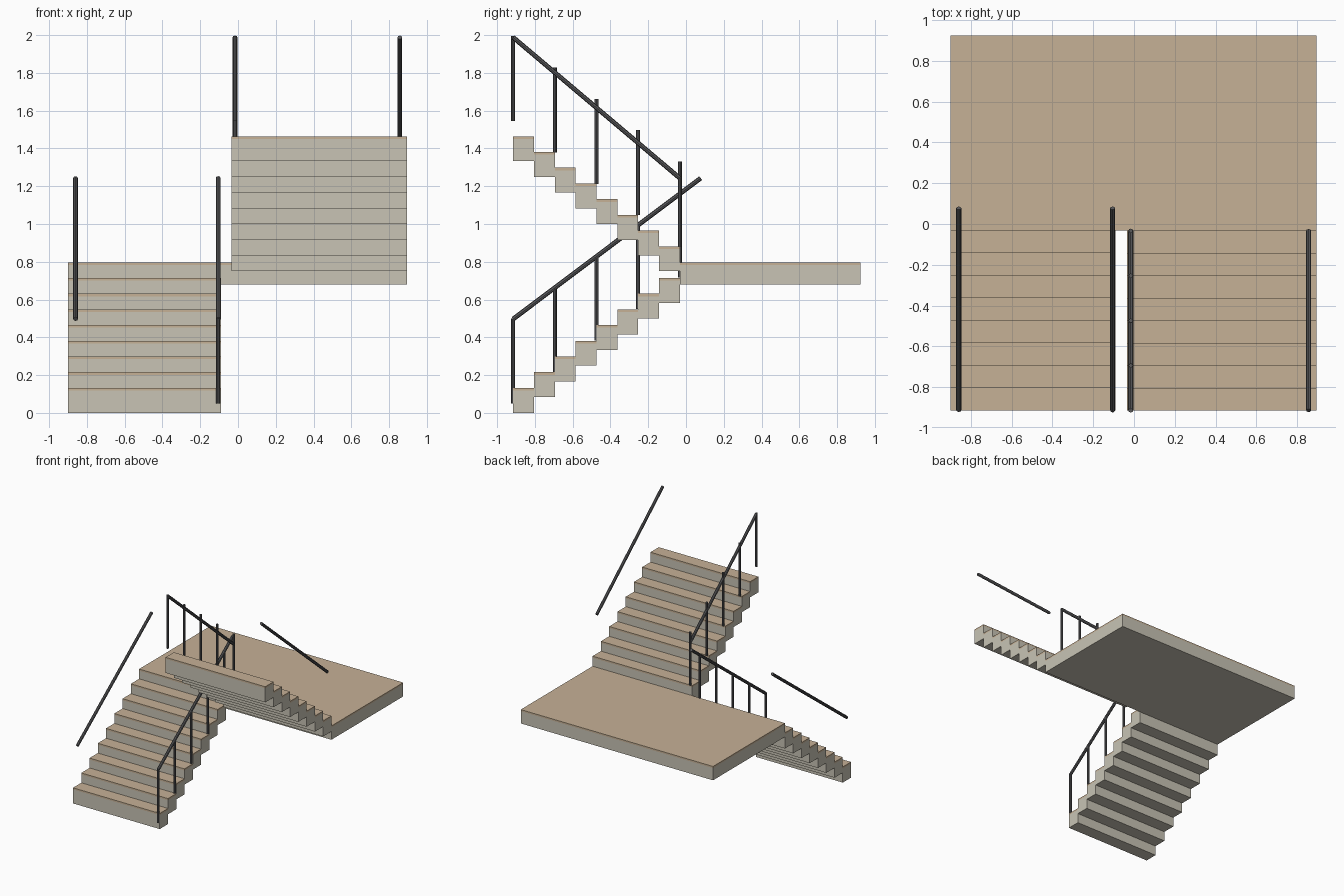
import bpy
from mathutils import Vector

cube = bpy.data.objects.get("Cube")
if cube:
    bpy.data.objects.remove(cube, do_unlink=True)


def make_material(name, color):
    mat = bpy.data.materials.new(name)
    mat.use_nodes = True
    mat.diffuse_color = (*color, 1)
    mat.node_tree.nodes["Principled BSDF"].inputs["Base Color"].default_value = (*color, 1)
    return mat


CONCRETE = make_material("pale concrete", (0.58, 0.55, 0.46))
WOOD = make_material("tan tread", (0.565, 0.44, 0.305))
METAL = make_material("dark metal", (0.10, 0.10, 0.105))


def box(name, x, y, z, mat):
    """Box from (min, max) ranges on each axis."""
    bpy.ops.mesh.primitive_cube_add(size=1)
    ob = bpy.context.object
    ob.name = name
    ob.location = [(a + b) / 2 for a, b in (x, y, z)]
    ob.scale = [b - a for a, b in (x, y, z)]
    ob.data.materials.append(mat)


def bar(name, start, end, radius):
    """Eight-sided metal bar between two points."""
    start, end = Vector(start), Vector(end)
    axis = end - start
    bpy.ops.mesh.primitive_cylinder_add(vertices=8, radius=radius, depth=axis.length)
    ob = bpy.context.object
    ob.name = name
    ob.location = (start + end) / 2
    ob.rotation_euler = axis.to_track_quat("Z", "Y").to_euler()
    ob.data.materials.append(METAL)


STEPS, FRONT, BACK = 8, -0.915, -0.033
RUN = (BACK - FRONT) / STEPS
RISE = 0.0832
THICK, TREAD = 0.132, 0.014


def slab(name, x, y, bottom, top):
    """Concrete body with a thin wooden covering on top."""
    box(name, x, y, (bottom, top - TREAD), CONCRETE)
    box(name + "_tread", x, y, (top - TREAD, top), WOOD)


def flight(name, x, y0, run, z0):
    for i in range(STEPS):
        ys = sorted((y0 + i * run, y0 + (i + 1) * run))
        bottom = z0 + i * RISE
        slab(f"{name}_step_{i + 1}", x, ys, bottom, bottom + THICK)


def posts(name, x, y0, run, z0):
    for i in range(5):
        y, z = y0 + i * 2 * run, z0 + i * 2 * RISE
        bar(f"{name}_post_{i + 1}", (x, y, z), (x, y, z + 0.45), 0.0105)


# Landing and the two flights, which turn back on each other
slab("landing", (-0.9, 0.895), (BACK, 0.925), 0.68, 0.797)
flight("lower", (-0.9, -0.09), FRONT, RUN, 0)
flight("upper", (-0.035, 0.895), BACK, -RUN, 0.75)

# Handrails: the outer ones have no posts
for side, x in (("outer", -0.86), ("inner", -0.105)):
    bar(f"lower_{side}_handrail", (x, FRONT, 0.497), (x, 0.078, 1.243), 0.0125)
for side, x in (("outer", 0.857), ("inner", -0.016)):
    bar(f"upper_{side}_handrail", (x, FRONT, 1.988), (x, BACK, 1.243), 0.0125)

# Posts of the inner railings
posts("lower", -0.105, FRONT, RUN, 0.05)
posts("upper", -0.016, BACK, -RUN, 0.88)
